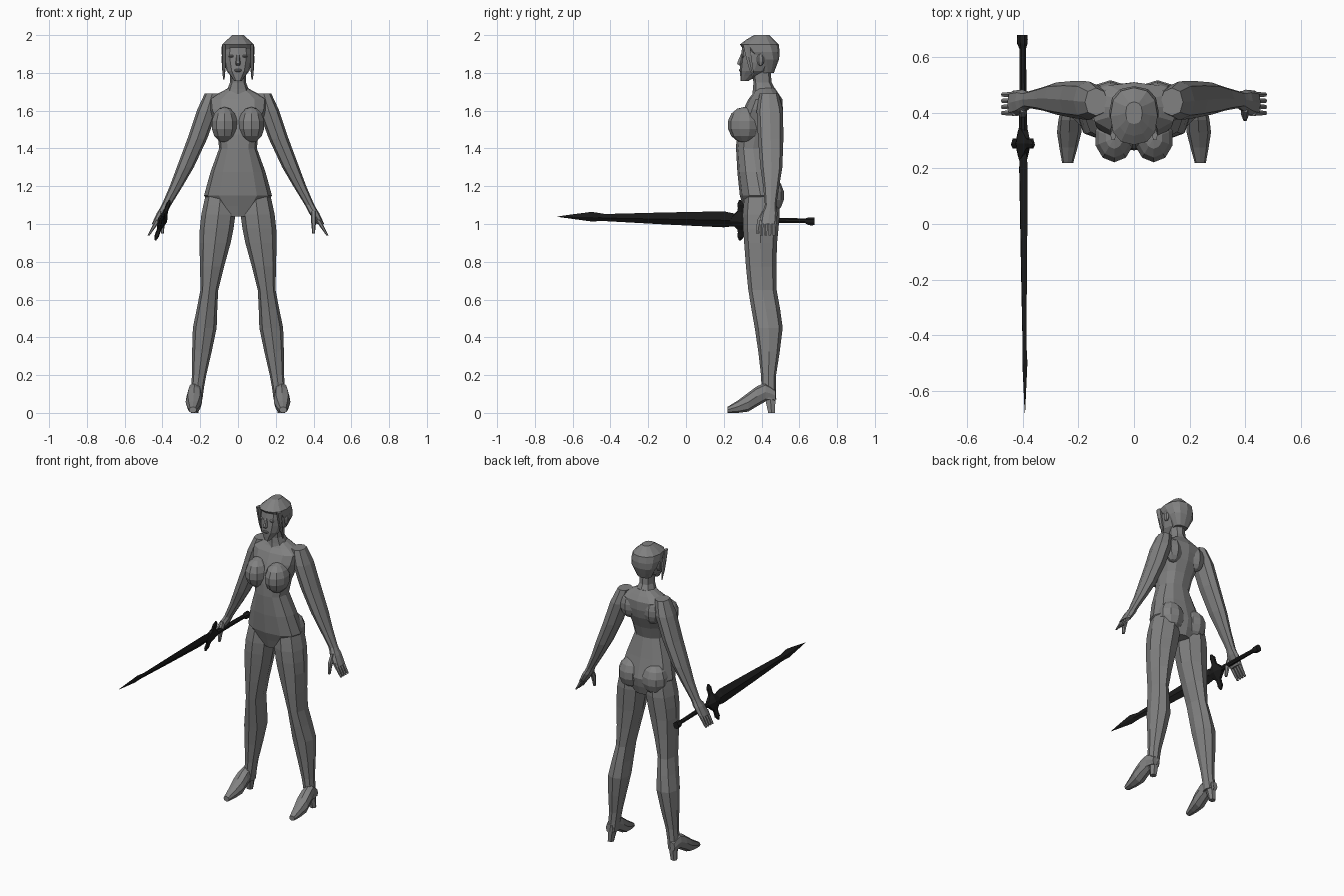
import bpy
import bmesh
from math import sin, cos, tau, pi, copysign
from mathutils import Matrix, Vector

if "Cube" in bpy.data.objects:
    bpy.data.objects.remove(bpy.data.objects["Cube"], do_unlink=True)


def material(name, value):
    mat = bpy.data.materials.new(name)
    mat.use_nodes = True
    colour = (value, value, value, 1)
    mat.diffuse_color = colour
    shader = mat.node_tree.nodes["Principled BSDF"]
    shader.inputs["Base Color"].default_value = colour
    return mat


GREY = material("mid grey", .22)
DARK = material("near black", .012)


def finish(name, bm, mat, mirror):
    bmesh.ops.recalc_face_normals(bm, faces=bm.faces)
    mesh = bpy.data.meshes.new(name)
    bm.to_mesh(mesh)
    bm.free()
    mesh.materials.append(mat)
    obj = bpy.data.objects.new(name, mesh)
    bpy.context.collection.objects.link(obj)
    if mirror:
        obj.modifiers.new("mirror", "MIRROR")
    return obj


def refine(keys):
    """Add a smoothly curved ring halfway between each pair of key rings."""
    keys = [Vector(key) for key in keys]
    padded = [keys[0], *keys, keys[-1]]
    rings = [keys[0]]
    for before, start, end, after in zip(padded, keys, keys[1:], padded[3:]):
        middle = (start + end) / 2
        bulge = (start + end - before - after) / 16
        bulge[0] = 0
        rings += [middle + bulge, end]
    return rings


def centred(along):
    return 0


def loft(name, keys, centre_x=centred, axis="z", sides=8,
         mat=GREY, mirror=False, power=.85):
    """Skin key rings of (position along axis, half width, centre, half depth).
    Depth runs along y when the axis is z, and along z when it is y."""
    bm = bmesh.new()
    loops = []
    for along, half, centre, depth in refine(keys):
        loop = []
        for i in range(sides):
            c, s = cos(tau * i / sides), sin(tau * i / sides)
            x = centre_x(along) + half * copysign(abs(c) ** power, c)
            d = centre + depth * copysign(abs(s) ** power, s)
            co = (x, d, along) if axis == "z" else (x, along, d)
            loop.append(bm.verts.new(co))
        loops.append(loop)
    for a, b in zip(loops, loops[1:]):
        for i in range(sides):
            j = (i + 1) % sides
            bm.faces.new((a[i], a[j], b[j], b[i]))
    bm.faces.new(loops[0])
    bm.faces.new(loops[-1])
    return finish(name, bm, mat, mirror)


def ball(name, centre, size, segments=10, rings=7):
    """Low-poly ellipsoid, mirrored when it sits off the centre line."""
    bm = bmesh.new()
    matrix = Matrix.Translation(centre) @ Matrix.Diagonal((*size, 1))
    bmesh.ops.create_uvsphere(bm, u_segments=segments, v_segments=rings,
                              radius=1, matrix=matrix)
    return finish(name, bm, GREY, centre[0] != 0)


# Centre lines of the paired parts
def arm_line(z):
    drop = 1.66 - z
    return .145 + .29 * drop + .23 * drop ** 2


def leg_line(z):
    return .23 - .12 * z


def thumb_line(z):
    return .4


def foot_line(y):
    return .25 - .05 * y


def lock_line(z):
    return .075


# Torso from crotch to collar
loft("torso", [
    (1.04, .06, .4, .08),
    (1.15, .18, .395, .11),
    (1.4, .1, .355, .09),
    (1.55, .13, .39, .11),
    (1.66, .16, .42, .09),
    (1.72, .05, .42, .05),
], sides=12)
ball("breasts", (.071, .31, 1.525), (.073, .09, .095))
ball("buttocks", (.085, .44, 1.15), (.085, .08, .1))
ball("shoulder_blades", (.085, .465, 1.6), (.06, .05, .08), segments=8)

# Neck and head
loft("neck", [
    (1.68, .07, .42, .07),
    (1.75, .042, .405, .048),
    (1.85, .045, .395, .055),
])
loft("head", [
    (1.757, .02, .31, .02),
    (1.81, .06, .36, .075),
    (1.9, .08, .39, .098),
    (1.96, .07, .39, .09),
], sides=12)
loft("nose", [
    (1.9, .008, .3, .01),
    (1.85, .013, .286, .018),
    (1.84, .01, .29, .01),
], sides=6)
ball("lips", (0, .292, 1.813), (.022, .012, .009), segments=8, rings=5)
ball("eyes", (.034, .304, 1.888), (.016, .012, .008), segments=8, rings=5)
ball("ears", (.078, .395, 1.87), (.012, .02, .034), segments=6, rings=5)

# Cropped hair cap with two hanging locks
loft("hair", [
    (1.8, .045, .43, .035),
    (1.87, .081, .427, .065),
    (1.95, .085, .388, .103),
    (2, .03, .4, .04),
], sides=12)
loft("hair_locks", [
    (1.765, .004, .358, .004),
    (1.82, .009, .345, .012),
    (1.95, .01, .32, .02),
], lock_line, sides=6, mirror=True)

# Arms with shoulders and palms
loft("arms", [
    (1.69, .04, .44, .05),
    (1.6, .055, .444, .07),
    (1.3, .045, .452, .058),
    (1.1, .025, .448, .03),
    (1.06, .027, .442, .042),
    (1, .02, .435, .045),
], arm_line, mirror=True)
for i, finger in enumerate(("index", "middle", "ring", "little")):
    y = .4 + .022 * i
    loft(finger + "_fingers", [
        (1.02, .015, y, .012),
        (.94, .006, y, .008),
    ], arm_line, sides=6, mirror=True)
loft("thumbs", [
    (1.07, .013, .42, .02),
    (1.02, .014, .393, .018),
    (.95, .007, .38, .01),
], thumb_line, sides=6, mirror=True)

# Legs
loft("legs", [
    (1.15, .08, .4, .09),
    (1.05, .09, .398, .098),
    (.9, .083, .395, .087),
    (.65, .047, .405, .075),
    (.45, .063, .438, .074),
    (.2, .038, .437, .04),
    (.07, .033, .438, .04),
], leg_line, mirror=True)

# High-heeled feet
loft("feet", [
    (.475, .025, .09, .03),
    (.42, .034, .11, .05),
    (.33, .044, .057, .05),
    (.22, .02, .016, .016),
], foot_line, axis="y", mirror=True)
loft("heels", [
    (0, .02, .453, .02),
    (.09, .027, .445, .033),
], leg_line, sides=6, mirror=True)

# Sword held level in the right hand, blade forward
blade = loft("sword_blade", [
    (-.68, .001, .02, .001),
    (-.5, .008, .02, .027),
    (-.43, .007, .015, .02),
    (.2, .015, .005, .045),
    (.33, .014, 0, .02),
], axis="y", sides=4, mat=DARK, power=1)
grip = loft("sword_grip", [
    (.3, .016, .003, .017),
    (.63, .012, -.003, .013),
    (.65, .019, -.006, .022),
    (.68, .019, -.006, .022),
], axis="y", mat=DARK)
arm = [(.05, .012, .29, .02), (.09, .012, .29, .02), (.113, .005, .286, .006)]
other_arm = [(-z, *section) for z, *section in reversed(arm)]
guard = loft("sword_guard", [*other_arm, (0, .026, .29, .07), *arm],
             sides=6, mat=DARK)
for part in (blade, grip, guard):
    place = Matrix.Translation((-.4, 0, 1.02))
    part.data.transform(place @ Matrix.Rotation(pi / 9, 4, "Y"))
